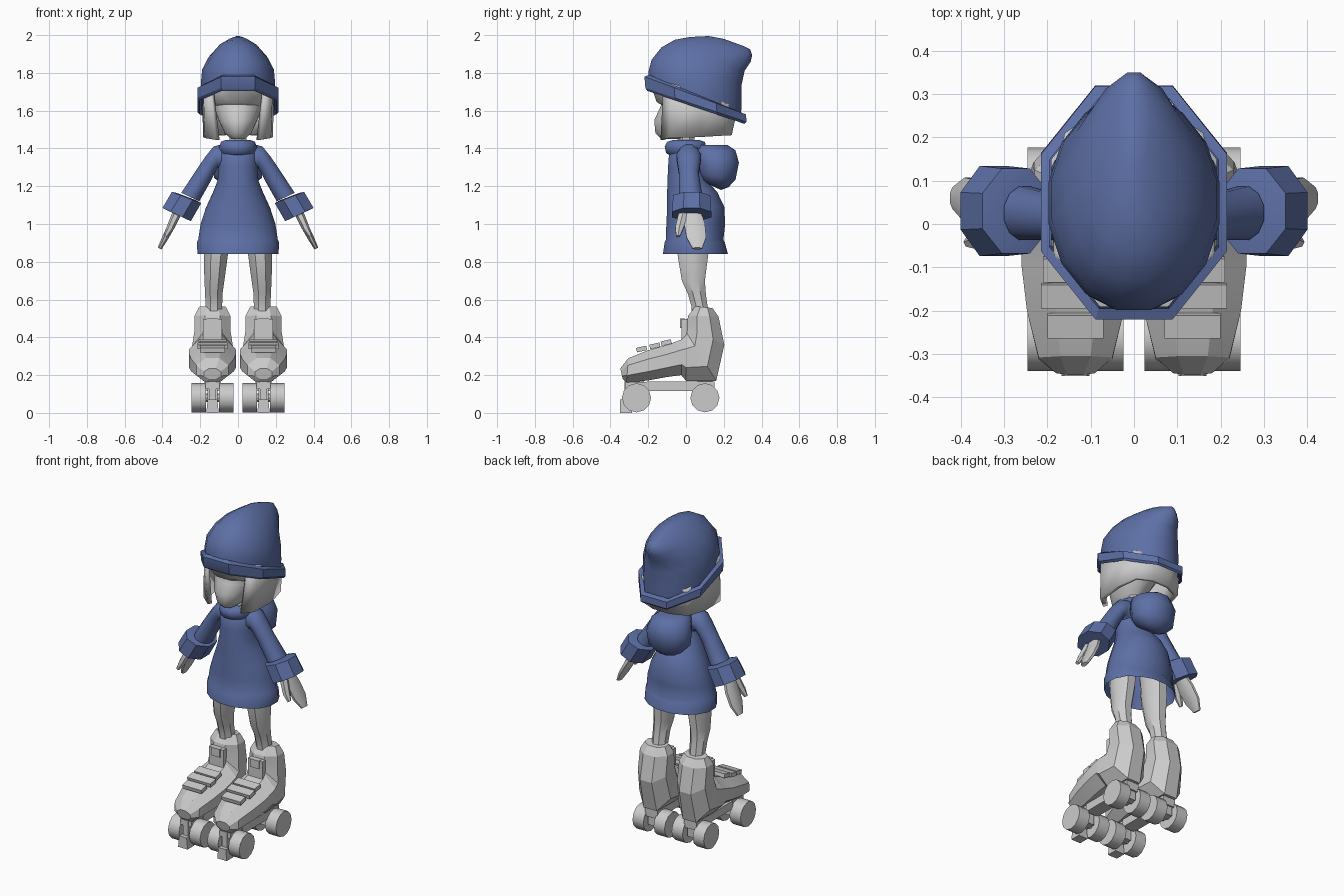
import bpy, bmesh, math
from mathutils import Vector as V, Matrix

blue = bpy.data.materials.new("blue_cloth")
blue.diffuse_color = (0.11, 0.16, 0.38, 1)


def finish(name, bm, mat=None, mirror=False, angle=40, fix=True):
    if fix:
        bmesh.ops.recalc_face_normals(bm, faces=bm.faces)
    me = bpy.data.meshes.new(name)
    bm.to_mesh(me)
    bm.free()
    for p in me.polygons:
        p.use_smooth = True
    me.set_sharp_from_angle(angle=math.radians(angle))
    ob = bpy.data.objects.new(name, me)
    bpy.context.collection.objects.link(ob)
    if mat:
        me.materials.append(mat)
    if mirror:
        ob.modifiers.new("mirror", 'MIRROR')
    return ob


def loft(name, rings, n=16, caps=(True, True), **kw):
    """Skin rings given as (edge point, opposite edge point, half-width vector)."""
    bm = bmesh.new()
    s = 1 / math.cos(math.pi / n)
    loops = []
    for p, q, v in rings:
        c, u = (p + q) / 2, (p - q) / 2
        ts = [2 * math.pi * (k + .5) / n for k in range(n)]
        loops.append([bm.verts.new(c + s * (u * math.sin(t) + v * math.cos(t))) for t in ts])
    for a, b in zip(loops, loops[1:]):
        for k in range(n):
            j = (k + 1) % n
            bm.faces.new((a[k], a[j], b[j], b[k]))
    if caps[0]:
        bm.faces.new(loops[0])
    if caps[1]:
        bm.faces.new(loops[-1])
    return finish(name, bm, **kw)


def side(rows, x=0.0):
    """Rings from side-view points: front y, z, back y, z, half width."""
    return [(V((x, a, b)), V((x, c, d)), V((w, 0, 0))) for a, b, c, d, w in rows]


def front(rows):
    """Rings from front-view points: upper x, z, lower x, z, centre y, half depth."""
    return [(V((a, y, b)), V((c, y, d)), V((0, r, 0))) for a, b, c, d, y, r in rows]


def box(name, loc, size, tilt=0, taper=1.0):
    bm = bmesh.new()
    bmesh.ops.create_cube(bm, size=1)
    for v in bm.verts:
        if v.co.z > 0:
            v.co.x *= taper
    m = Matrix.Translation(loc) @ Matrix.Rotation(tilt, 4, 'X') @ Matrix.Diagonal((*size, 1))
    bm.transform(m)
    return finish(name, bm, mirror=True)


def cyl(name, loc, r, depth, n=12):
    bm = bmesh.new()
    bmesh.ops.create_cone(bm, cap_ends=True, segments=n, radius1=r, radius2=r, depth=depth)
    bm.transform(Matrix.Translation(loc) @ Matrix.Rotation(math.pi / 2, 4, 'Y'))
    return finish(name, bm, mirror=True)


# Hat with its peak drooping backwards, and folded brim
loft("hat", side([
    (-.2, 1.76, .29, 1.56, .195), (-.198, 1.81, .295, 1.64, .197), (-.182, 1.87, .295, 1.74, .19),
    (-.13, 1.935, .31, 1.81, .155), (-.06, 1.975, .343, 1.86, .115), (.02, 1.99, .35, 1.895, .075),
    (.12, 1.995, .34, 1.925, .035), (.2, 1.98, .31, 1.94, .01)]), caps=(False, True), mat=blue, angle=60)
loft("hat_brim", side([
    (-.19, 1.73, .29, 1.55, .19), (-.205, 1.705, .31, 1.53, .205), (-.215, 1.72, .32, 1.54, .215),
    (-.22, 1.78, .318, 1.58, .215), (-.195, 1.79, .29, 1.59, .195)]),
    n=8, caps=(False, False), mat=blue, angle=30)

# Head, fringe and neck
loft("head", side([
    (-.13, 1.45, 0, 1.45, .035), (-.162, 1.48, .05, 1.48, .07), (-.168, 1.55, .1, 1.54, .1),
    (-.14, 1.61, .15, 1.6, .125), (-.12, 1.66, .17, 1.66, .145), (-.14, 1.76, .17, 1.76, .15)]), n=12)
loft("fringe", side([
    (-.09, 1.61, .15, 1.61, .13), (-.155, 1.645, .17, 1.63, .145), (-.185, 1.73, .19, 1.68, .165),
    (-.15, 1.78, .18, 1.74, .16)]), n=12)
loft("neck", side([(-.045, 1.36, .045, 1.36, .045), (-.045, 1.5, .045, 1.5, .045)]), n=8)

# Bobbed hair: open strip round the back, ending in front locks
low = [(.115, -.135, 1.445), (.175, -.09, 1.455), (.185, .07, 1.46), (.155, .2, 1.468), (.06, .242, 1.47)]
top = [(.15, -.12, 1.74), (.185, -.07, 1.74), (.19, .08, 1.7), (.16, .21, 1.64), (.06, .275, 1.62)]
bm = bmesh.new()
strip = [[bm.verts.new(p) for p in row + [(-x, y, z) for x, y, z in row[::-1]]] for row in (low, top)]
for k in range(9):
    bm.faces.new((strip[0][k], strip[0][k + 1], strip[1][k + 1], strip[1][k]))
hair = finish("hair", bm, fix=False)
sol = hair.modifiers.new("thickness", 'SOLIDIFY')
sol.thickness, sol.offset = .025, -1

# Hooded dress, open at the hem
loft("dress", side([
    (-.122, .84, .222, .84, .215), (-.113, .905, .205, .905, .217), (-.107, .915, .198, .915, .211),
    (-.104, 1.0, .207, 1.0, .198), (-.1, 1.08, .203, 1.09, .17), (-.1, 1.16, .165, 1.17, .133),
    (-.098, 1.23, .11, 1.23, .108), (-.095, 1.3, .09, 1.3, .102), (-.09, 1.37, .085, 1.38, .1),
    (-.05, 1.42, .07, 1.42, .07)]), caps=(False, True), mat=blue)
loft("collar", side([
    (-.08, 1.36, .08, 1.36, .07), (-.105, 1.375, .1, 1.375, .092), (-.113, 1.41, .11, 1.4, .1),
    (-.1, 1.435, .1, 1.435, .09), (-.07, 1.445, .07, 1.445, .065), (-.05, 1.42, .05, 1.42, .05)]),
    n=12, mat=blue, angle=60)
loft("hood", side([
    (.02, 1.42, .22, 1.418, .07), (.03, 1.39, .262, 1.39, .11), (.05, 1.32, .28, 1.325, .133),
    (.065, 1.265, .262, 1.235, .127), (.08, 1.235, .225, 1.195, .09), (.1, 1.22, .185, 1.18, .045)]),
    n=12, mat=blue, angle=70)

# Sleeves, cuffs and mittens
loft("sleeve", front([
    (.06, 1.43, .06, 1.27, .015, .06), (.13, 1.41, .105, 1.3, .015, .065),
    (.17, 1.36, .12, 1.275, .015, .06), (.215, 1.295, .14, 1.235, .015, .052),
    (.3, 1.165, .205, 1.12, .025, .062)]), n=12, mat=blue, mirror=True)
loft("cuff", front([
    (.325, 1.165, .22, 1.125, .03, .07), (.35, 1.17, .195, 1.11, .03, .098),
    (.4, 1.085, .25, 1.015, .03, .104), (.37, 1.07, .28, 1.03, .03, .06)]),
    n=8, mat=blue, mirror=True, angle=35)
loft("hand", front([
    (.335, 1.08, .295, 1.06, .03, .045), (.365, 1.01, .33, .99, .045, .055),
    (.4, .935, .37, .92, .055, .052), (.425, .875, .405, .865, .06, .025)]), n=8, mirror=True)
loft("thumb", front([
    (.345, 1.06, .31, 1.04, -.015, .025), (.375, .985, .345, .97, -.035, .022),
    (.392, .94, .375, .93, -.042, .01)]), n=6, mirror=True)

# Legs
loft("leg", [r for z, f, b, x, w in [
    (1.0, -.05, .12, .11, .065), (.84, -.045, .118, .117, .064), (.7, -.022, .1, .125, .053),
    (.63, .01, .105, .128, .046), (.56, .03, .115, .128, .044), (.5, .03, .13, .128, .045)]
    for r in side([(f, z, b, z, w)], x)], n=8, mirror=True)

# Boots: one skin from the toe, round the heel, to the ankle top
CX = .135
loft("boot", side([
    (-.335, .18, -.348, .235, .045), (-.315, .16, -.305, .29, .085), (-.2, .172, -.2, .332, .112),
    (-.1, .19, -.1, .36, .124), (-.025, .2, -.02, .39, .124), (.0, .17, .0, .41, .122),
    (.16, .17, .0, .43, .108), (.203, .36, .0, .46, .096), (.172, .51, .012, .515, .095),
    (.14, .555, .05, .565, .07)], CX), n=8, mirror=True, angle=15)

# Lace straps across the instep and the ankle strap
for y, z, w in ((-.105, .372, .15), (-.165, .355, .16), (-.235, .338, .13)):
    box("instep_strap", (CX, y, z), (w, .055, .024), .22)
box("ankle_strap", (CX, -.008, .44), (.1, .03, .115))
box("ankle_buckle", (CX, -.018, .475), (.06, .025, .05))

# Skate plate, trucks, wheels and toe stops
box("skate_plate", (CX, -.03, .14), (.085, .36, .05))
for y in (-.262, .1):
    box("truck", (CX, y, .115), (.055, .08, .11))
    cyl("axle", (CX, y, .08), .022, .2, 8)
    for dx in (-.073, .073):
        cyl("wheel", (CX + dx, y, .08), .077, .075)
box("front_plate", (CX, -.24, .145), (.075, .16, .035))
box("toe_stop", (CX, -.318, .035), (.065, .065, .07), 0, .8)
box("toe_stop_stem", (CX, -.308, .11), (.035, .035, .11))
